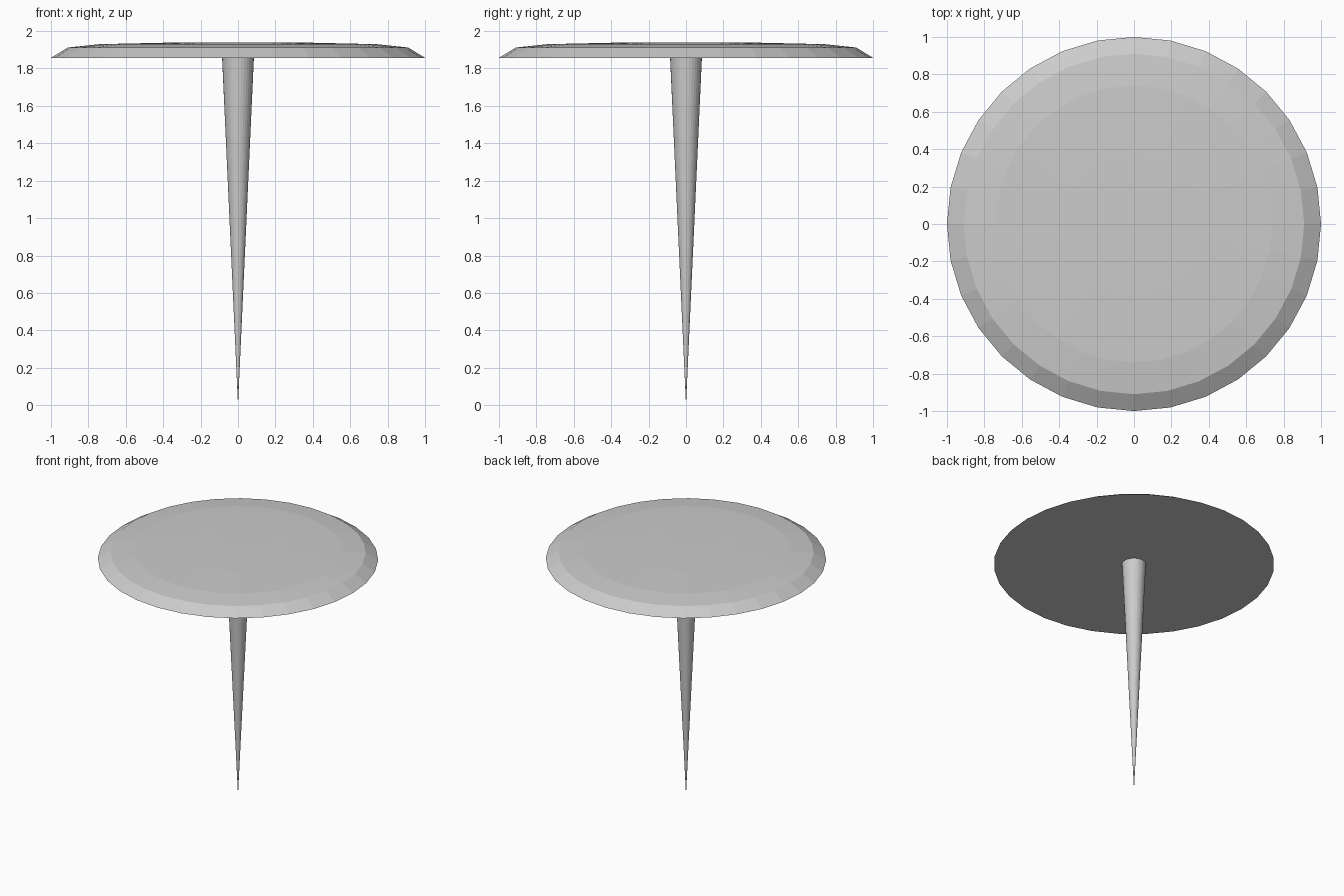
import bpy, bmesh
from math import cos, sin, tau

if "Cube" in bpy.data.objects:
    bpy.data.objects.remove(bpy.data.objects["Cube"])

SIDES = 32


def lathe(name, profile):
    """Revolve (radius, z) points about z; radius 0 makes a pole."""
    bm = bmesh.new()
    rings = []
    for r, z in profile:
        n = SIDES if r > 0 else 1
        rings.append([bm.verts.new((r * cos(tau * i / SIDES), r * sin(tau * i / SIDES), z))
                      for i in range(n)])
    for a, b in zip(rings, rings[1:]):
        for i in range(SIDES):
            j = (i + 1) % SIDES
            quad = [a[i % len(a)], a[j % len(a)], b[j % len(b)], b[i % len(b)]]
            bm.faces.new(list(dict.fromkeys(quad)))
    bmesh.ops.recalc_face_normals(bm, faces=bm.faces)
    mesh = bpy.data.meshes.new(name)
    bm.to_mesh(mesh)
    bm.free()
    obj = bpy.data.objects.new(name, mesh)
    bpy.context.collection.objects.link(obj)
    return obj


# Shallow domed head with a flat underside
lathe("pin_head", [(0, 1.857), (1.0, 1.857), (0.91, 1.912), (0.74, 1.93),
                   (0.38, 1.938), (0, 1.94)])

# Tapered spike ending in a sharp point
lathe("pin_spike", [(0, 0), (0.085, 1.857), (0, 1.857)])
